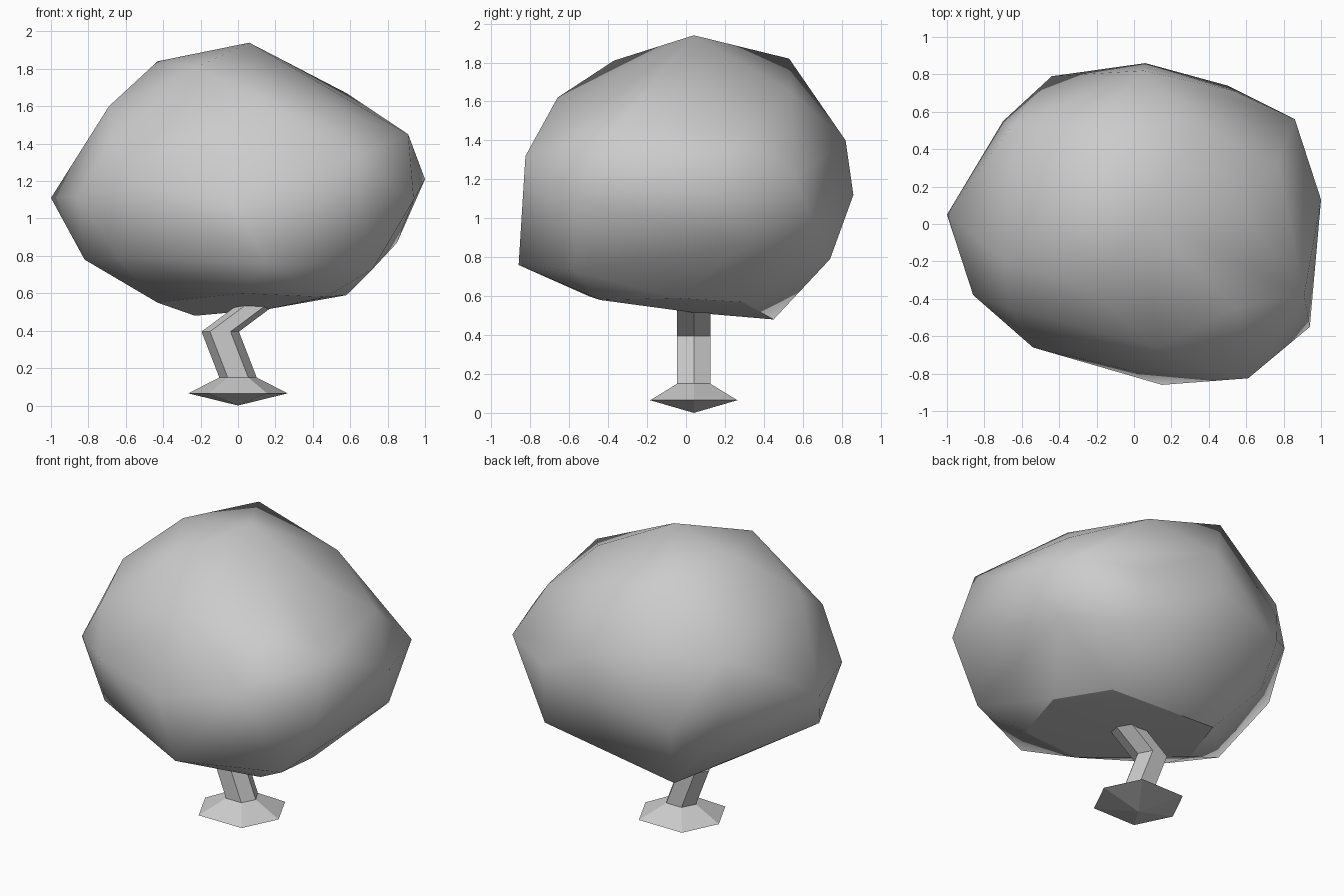
import bpy
import bmesh

# Remove the default object
default = bpy.data.objects.get("Cube")
if default:
    bpy.data.objects.remove(default, do_unlink=True)


def make_material(name, colour):
    material = bpy.data.materials.new(name)
    material.use_nodes = True
    material.diffuse_color = colour
    shader = next(n for n in material.node_tree.nodes if n.type == "BSDF_PRINCIPLED")
    shader.inputs["Base Color"].default_value = colour
    shader.inputs["Roughness"].default_value = 0.8
    return material


def make_object(name, bm, material):
    bmesh.ops.recalc_face_normals(bm, faces=bm.faces[:])
    mesh = bpy.data.meshes.new(name)
    bm.to_mesh(mesh)
    bm.free()
    mesh.materials.append(material)
    obj = bpy.data.objects.new(name, mesh)
    bpy.context.scene.collection.objects.link(obj)
    return obj


def hexagon_ring(bm, centre_x, centre_y, height, reach, half_side, half_depth):
    """Add six corner points: one at each x end, two along the front and back."""
    outline = [
        (reach, 0), (half_side, half_depth), (-half_side, half_depth),
        (-reach, 0), (-half_side, -half_depth), (half_side, -half_depth),
    ]
    return [bm.verts.new((centre_x + x, centre_y + y, height)) for x, y in outline]


def bridge_rings(bm, lower, upper):
    """Join two neighbouring rings with quads."""
    for i in range(len(lower)):
        j = (i + 1) % len(lower)
        bm.faces.new((lower[i], lower[j], upper[j], upper[i]))


grey = make_material("plain grey", (0.6, 0.6, 0.6, 1.0))

# Trunk: crooked hexagonal stem on a flared foot with a shallow pointed underside
trunk_y = 0.04
foot_rim = (0.265, 0.155, 0.224)
stem = (0.1, 0.055, 0.085)
sections = [
    # centre x, height, hexagon size
    (0, 0.065, foot_rim),
    (0, 0.15, stem),
    (-0.095, 0.395, stem),
    (0.18, 0.6, stem),
]
bm = bmesh.new()
rings = [hexagon_ring(bm, x, trunk_y, z, *size) for x, z, size in sections]
for lower, upper in zip(rings, rings[1:]):
    bridge_rings(bm, lower, upper)
bm.faces.new(rings[-1])
tip = bm.verts.new((0, trunk_y, 0))
for i in range(6):
    bm.faces.new((rings[0][i], tip, rings[0][(i + 1) % 6]))
make_object("trunk", bm, grey)

# Canopy: lumpy faceted crown wrapped around a few corner points per tier
crown = [
    (.06, .04, 1.94), (-.43, .05, 1.84), (-.22, -.37, 1.81),
    (-.22, .53, 1.82), (.58, .08, 1.67), (.34, .54, 1.65),
]
shoulder = [
    (-.69, -.2, 1.6), (.12, -.66, 1.62), (.55, -.45, 1.57),
    (.91, -.38, 1.45), (.77, .32, 1.46), (.05, .82, 1.4),
    (-.65, .53, 1.44), (-.67, -.45, 1.42),
]
waist = [
    (-1, .05, 1.11), (-.86, -.38, 1.12), (-.54, -.66, 1.18),
    (-.03, -.78, 1.1), (.61, -.825, 1.32), (.94, -.55, 1.1),
    (1, .13, 1.21), (.86, .56, 1.2), (.54, .71, 1.15),
    (.06, .86, 1.12), (-.44, .79, 1), (-.7, .55, 1.15),
]
skirt = [
    (-.82, -.2, .78), (-.64, -.46, .79), (.15, -.86, .76),
    (.72, -.58, .73), (.85, .34, .87), (.5, .74, .79), (-.5, .57, .78),
]
underside = [
    (-.43, 0, .55), (.02, -.5, .6), (.47, -.44, .58), (.58, -.05, .59),
    (.41, .29, .57), (.16, .04, .515), (-.23, .45, .48),
]
bm = bmesh.new()
for tier in (crown, shoulder, waist, skirt, underside):
    for point in tier:
        bm.verts.new(point)
bmesh.ops.convex_hull(bm, input=bm.verts[:])
loose = [v for v in bm.verts if not v.link_faces]
bmesh.ops.delete(bm, geom=loose, context="VERTS")

# Soft shading all over, with a hard crease around the flat underside
skirt_bottom = 0.65
base_faces = {f for f in bm.faces if all(v.co.z < skirt_bottom for v in f.verts)}
for face in bm.faces:
    face.smooth = True
for edge in bm.edges:
    on_base = [face in base_faces for face in edge.link_faces]
    edge.smooth = all(on_base) or not any(on_base)
make_object("canopy", bm, grey)
